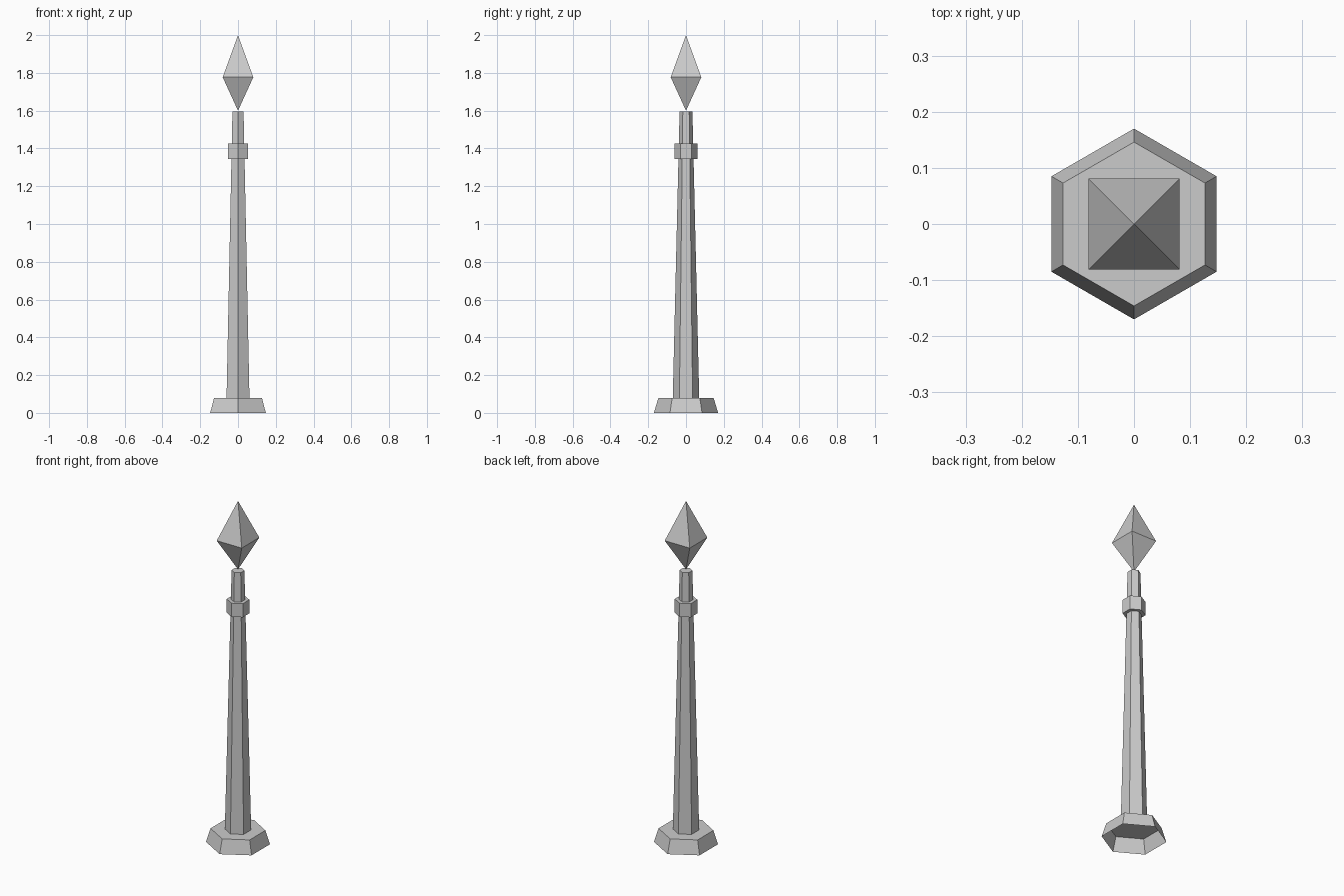
import bpy, bmesh
from math import sin, cos, pi

if "Cube" in bpy.data.objects:
    bpy.data.objects.remove(bpy.data.objects["Cube"])


def stack(name, sides, start, rings, cap_bottom=False, cap_top=True):
    """Flat-shaded tapered column from (radius, z) rings; radius 0 makes a point."""
    bm = bmesh.new()
    loops = []
    for r, z in rings:
        if r == 0:
            loops.append([bm.verts.new((0, 0, z))])
        else:
            loops.append([bm.verts.new((r * cos(start + 2 * pi * i / sides),
                                        r * sin(start + 2 * pi * i / sides), z))
                          for i in range(sides)])
    for low, high in zip(loops, loops[1:]):
        for i in range(sides):
            j = (i + 1) % sides
            face = [low[i % len(low)], low[j % len(low)],
                    high[j % len(high)], high[i % len(high)]]
            bm.faces.new(list(dict.fromkeys(face)))  # points collapse to triangles
    if cap_bottom:
        bm.faces.new(loops[0][::-1])
    if cap_top:
        bm.faces.new(loops[-1])
    mesh = bpy.data.meshes.new(name)
    bm.to_mesh(mesh)
    bm.free()
    obj = bpy.data.objects.new(name, mesh)
    bpy.context.collection.objects.link(obj)
    return obj


# Flared foot, hollow underneath
stack("base", 6, pi / 2, [(0.17, 0), (0.146, 0.08)])
# Tapered hexagonal pole
stack("shaft", 6, pi / 2, [(0.07, 0.08), (0.034, 1.595)])
# Ring near the top of the pole
stack("collar", 6, pi / 2, [(0.06, 1.345), (0.06, 1.425)], cap_bottom=True)
# Four-sided pointed finial
stack("finial", 4, pi / 4, [(0, 1.6), (0.081 * 2 ** 0.5, 1.777), (0, 2)], cap_top=False)
